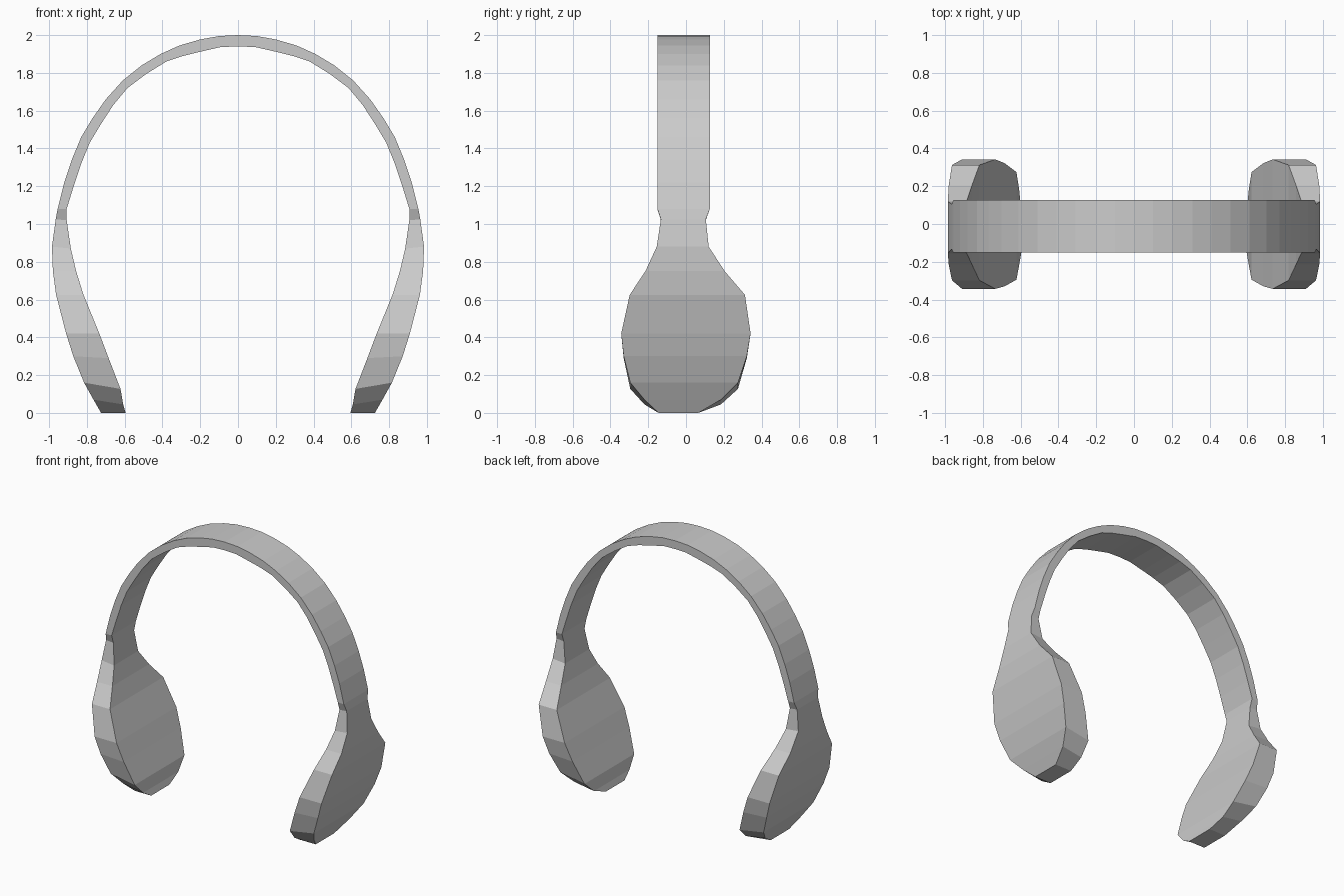
import bpy, bmesh

# Half of the sweep, crown to ear pad tip: outer x, z, inner x, z
rim = [
    (0.00, 2.00, 0.00, 1.94), (0.10, 1.995, 0.09, 1.937), (0.20, 1.977, 0.20, 1.912),
    (0.31, 1.945, 0.29, 1.89), (0.41, 1.90, 0.38, 1.86), (0.51, 1.84, 0.485, 1.795),
    (0.61, 1.76, 0.585, 1.72), (0.70, 1.66, 0.66, 1.63), (0.77, 1.56, 0.725, 1.53),
    (0.83, 1.46, 0.785, 1.43), (0.88, 1.34, 0.83, 1.32), (0.92, 1.22, 0.87, 1.20),
    (0.955, 1.08, 0.907, 1.08),
]
# Lower part adds its own widths: outer x, z, inner x, z, y back/front limits
cup = [
    (0.965, 1.025, 0.907, 1.02, -0.133, 0.105),
    (0.985, 0.88, 0.885, 0.87, -0.155, 0.12),
    (0.98, 0.75, 0.857, 0.75, -0.215, 0.205),
    (0.963, 0.625, 0.818, 0.625, -0.298, 0.312),
    (0.91, 0.42, 0.734, 0.42, -0.343, 0.342),
    (0.872, 0.30, 0.685, 0.29, -0.33, 0.322),
    (0.815, 0.16, 0.622, 0.127, -0.295, 0.275),
    (0.765, 0.07, 0.608, 0.045, -0.22, 0.185),
    (0.725, 0.0, 0.595, 0.0, -0.145, 0.065),
]
half = [(*r, -0.152, 0.126) for r in rim] + cup
stations = [(-a, b, -c, d, e, f) for a, b, c, d, e, f in reversed(half[1:])] + half

# Headband and ear pads as one continuous loft
bm = bmesh.new()
rings = []
for ox, oz, ix, iz, y0, y1 in stations:
    rings.append([bm.verts.new(p) for p in
                  ((ox, y0, oz), (ox, y1, oz), (ix, y1, iz), (ix, y0, iz))])
for a, b in zip(rings, rings[1:]):
    for i in range(4):
        j = (i + 1) % 4
        bm.faces.new((a[i], a[j], b[j], b[i]))
bm.faces.new(rings[0])
bm.faces.new(rings[-1])
bmesh.ops.recalc_face_normals(bm, faces=bm.faces[:])

mesh = bpy.data.meshes.new("headband_with_ear_pads")
bm.to_mesh(mesh)
bm.free()
obj = bpy.data.objects.new("headband_with_ear_pads", mesh)
bpy.context.collection.objects.link(obj)
